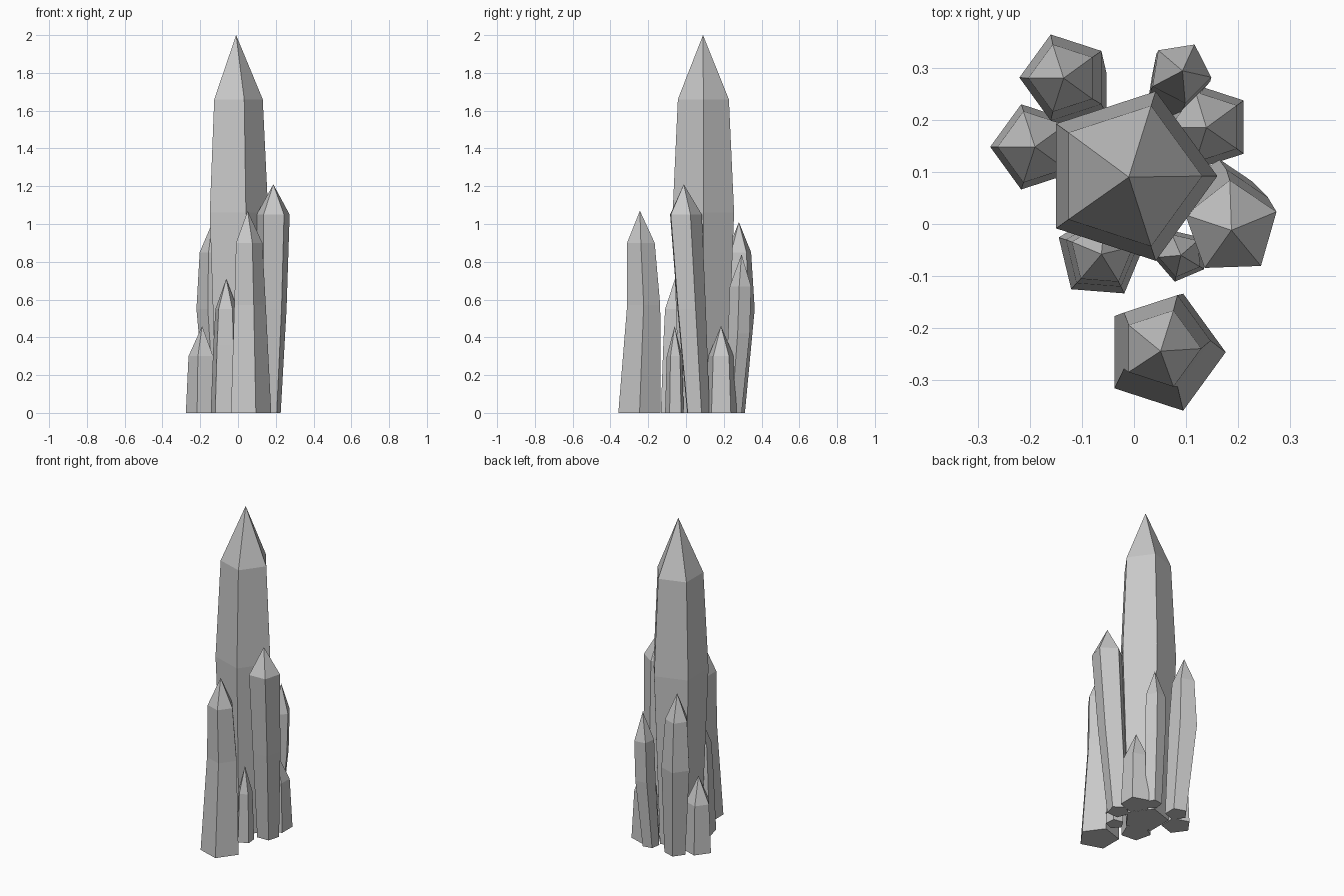
import bpy
import bmesh
from math import cos, sin, radians

cube = bpy.data.objects.get("Cube")
if cube:
    bpy.data.objects.remove(cube, do_unlink=True)

# Single stone colour
stone = bpy.data.materials.new("grey_crystal")
stone.use_nodes = True
colour = (0.58, 0.58, 0.58, 1)
stone.diffuse_color = colour
stone.node_tree.nodes["Principled BSDF"].inputs["Base Color"].default_value = colour

SIDES = 5


def crystal(name, angle, rings, tip):
    """Five-sided shard: rings of (x, y, z, radius) from the base up, then a tip."""
    bm = bmesh.new()
    loops = []
    for x, y, z, r in rings:
        loop = []
        for i in range(SIDES):
            a = radians(angle + 360 * i / SIDES)
            loop.append(bm.verts.new((x + r * cos(a), y + r * sin(a), z)))
        loops.append(loop)
    bm.faces.new(loops[0][::-1])
    apex = bm.verts.new(tip)
    for i in range(SIDES):
        j = (i + 1) % SIDES
        for low, high in zip(loops, loops[1:]):
            bm.faces.new((low[i], low[j], high[j], high[i]))
        bm.faces.new((loops[-1][i], loops[-1][j], apex))
    bmesh.ops.recalc_face_normals(bm, faces=bm.faces)
    mesh = bpy.data.meshes.new(name)
    bm.to_mesh(mesh)
    bm.free()
    mesh.materials.append(stone)
    obj = bpy.data.objects.new(name, mesh)
    bpy.context.scene.collection.objects.link(obj)


# Tall centre shard
crystal("main_crystal", 0,
        [(-.01, .09, 0, .13), (-.011, .092, 1.06, .171), (-.011, .092, 1.66, .142)],
        (-.01, .09, 2))

# Medium shards
crystal("front_crystal", 0,
        [(.058, -.246, 0, .118), (.055, -.224, .57, .092), (.052, -.239, .9, .077)],
        (.051, -.244, 1.07))
crystal("left_crystal", 20,
        [(.165, .06, 0, .065), (.18, .023, .55, .082), (.187, -.008, 1.05, .092)],
        (.187, -.012, 1.21))
crystal("back_right_crystal", 36,
        [(-.105, .25, 0, .065), (-.133, .281, .55, .087), (-.135, .28, .85, .068)],
        (-.135, .28, 1.01))
crystal("back_crystal", 63,
        [(.07, .25, 0, .05), (.086, .283, .42, .061), (.089, .291, .67, .06)],
        (.093, .294, .84))
crystal("front_right_crystal", 13.5,
        [(-.064, -.059, 0, .087), (-.063, -.058, .36, .073), (-.062, -.058, .55, .062)],
        (-.0625, -.058, .71))

# Short shards
crystal("right_short_crystal", 36,
        [(-.19, .148, 0, .086), (-.19, .148, .3, .072)], (-.19, .148, .46))
crystal("back_left_short_crystal", 36,
        [(.14, .186, 0, .087), (.14, .186, .3, .071)], (.139, .185, .46))
crystal("front_left_short_crystal", 41,
        [(.09, -.06, 0, .052), (.09, -.06, .3, .043)], (.09, -.06, .46))
